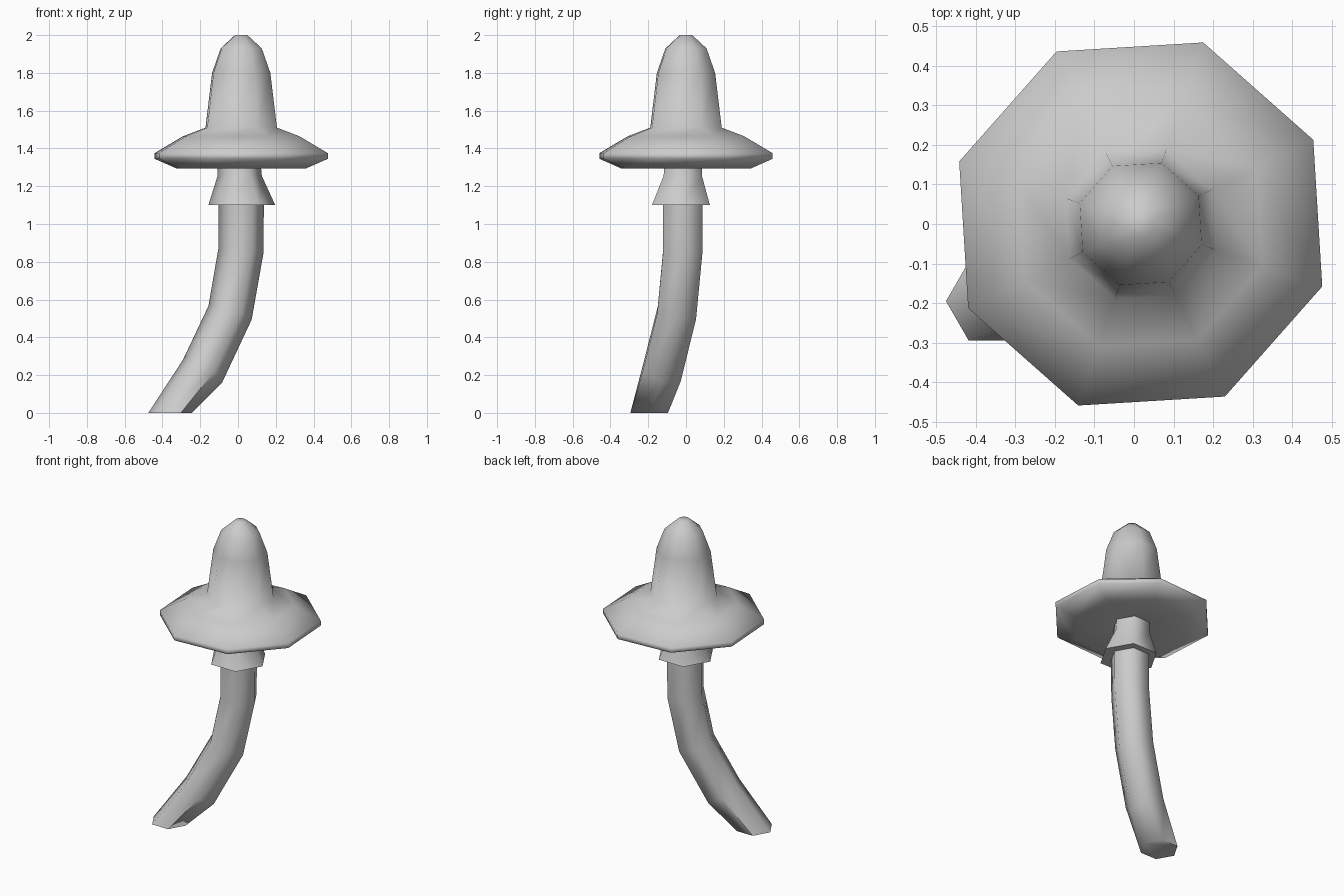
import bpy, bmesh, math
from mathutils import Vector

if "Cube" in bpy.data.objects:
    bpy.data.objects.remove(bpy.data.objects["Cube"])

UP = Vector((0, 0, 1))


def ring(bm, centre, radius, sides, offset=0.0, normal=UP):
    """Regular polygon of vertices facing along the given normal."""
    turn = UP.rotation_difference(Vector(normal))
    verts = []
    for i in range(sides):
        a = math.radians(offset) + 2 * math.pi * i / sides
        p = turn @ Vector((radius * math.cos(a), radius * math.sin(a), 0))
        verts.append(bm.verts.new(p + Vector(centre)))
    return verts


def loft(name, rings, sides, offset, smooth_angle):
    """Skin a stack of (centre, radius, normal) rings, closing both ends."""
    bm = bmesh.new()
    loops = [ring(bm, c, r, sides, offset, n) for c, r, n in rings]
    for a, b in zip(loops, loops[1:]):
        for i in range(sides):
            j = (i + 1) % sides
            bm.faces.new((a[i], a[j], b[j], b[i]))
    bm.faces.new(loops[0][::-1])
    bm.faces.new(loops[-1])
    bmesh.ops.recalc_face_normals(bm, faces=bm.faces)
    mesh = bpy.data.meshes.new(name)
    bm.to_mesh(mesh)
    bm.free()
    obj = bpy.data.objects.new(name, mesh)
    bpy.context.collection.objects.link(obj)
    bpy.ops.object.select_all(action='DESELECT')
    obj.select_set(True)
    bpy.context.view_layer.objects.active = obj
    bpy.ops.object.shade_smooth_by_angle(angle=math.radians(smooth_angle))
    return obj


# Curved six-sided stem, with its flared skirt and the neck under the cap
path = [Vector(p) for p in (
    (-0.36, -0.195, 0), (-0.187, -0.125, 0.222), (-0.042, -0.048, 0.53),
    (0.015, -0.017, 0.855), (0.017, -0.017, 1.10))]
stem = [(path[0], 0.115, UP)]
for prev, here, nxt in zip(path, path[1:], path[2:]):
    stem.append((here, 0.12, nxt - prev))
stem += [
    (path[-1], 0.12, UP),
    ((0.02, -0.027, 1.10), 0.177, UP),
    ((0.009, -0.017, 1.255), 0.117, UP),
    ((0.005, -0.015, 1.36), 0.112, UP),
]
loft("stem", stem, 6, 0, 65)

# Eight-sided cap: (radius, height) from the underside, over the brim, to the tip
cap_profile = [
    (0.11, 1.325), (0.365, 1.295), (0.485, 1.345), (0.485, 1.375),
    (0.325, 1.465), (0.20, 1.51), (0.163, 1.80), (0.115, 1.93), (0.035, 2.0)]
cap = [((0.017, 0, z), r, UP) for r, z in cap_profile]
loft("cap", cap, 8, 26, 75)
